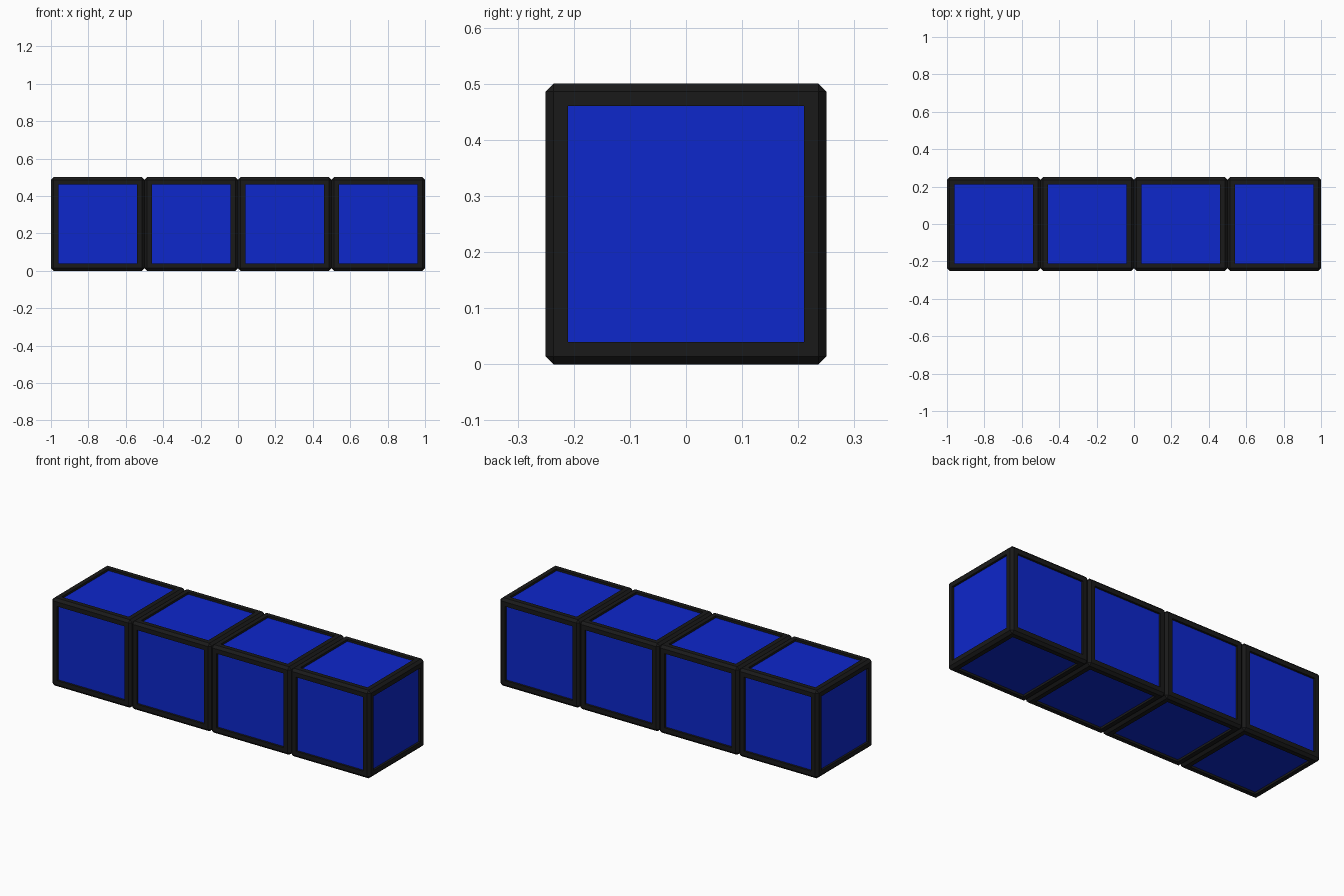
import bpy, bmesh

if "Cube" in bpy.data.objects:
    bpy.data.objects.remove(bpy.data.objects["Cube"])

SIZE, BEVEL, BORDER, RECESS = 0.5, 0.014, 0.05, 0.012


def material(name, color):
    m = bpy.data.materials.new(name)
    m.diffuse_color = color
    m.use_nodes = True
    m.node_tree.nodes["Principled BSDF"].inputs["Base Color"].default_value = m.diffuse_color
    return m


frame_mat = material("frame_black", (0.01, 0.01, 0.01, 1))
panel_mat = material("panel_blue", (0.004, 0.02, 0.6, 1))

# One chamfered block with a recessed blue panel on every side
bm = bmesh.new()
bmesh.ops.create_cube(bm, size=SIZE)
bmesh.ops.bevel(bm, geom=bm.edges[:], offset=BEVEL, segments=1,
                affect='EDGES', profile=0.5)
panels = [f for f in bm.faces if f.calc_area() > 0.1]
bmesh.ops.inset_individual(bm, faces=panels, thickness=BORDER - BEVEL, depth=0)
bmesh.ops.inset_individual(bm, faces=panels, thickness=0, depth=-RECESS)
for f in panels:
    f.material_index = 1
mesh = bpy.data.meshes.new("block")
bm.to_mesh(mesh)
bm.free()
mesh.materials.append(frame_mat)
mesh.materials.append(panel_mat)

# Row of four blocks
for i in range(4):
    block = bpy.data.objects.new(f"block_{i + 1}", mesh)
    block.location = ((i - 1.5) * SIZE, 0, SIZE / 2)
    bpy.context.collection.objects.link(block)
